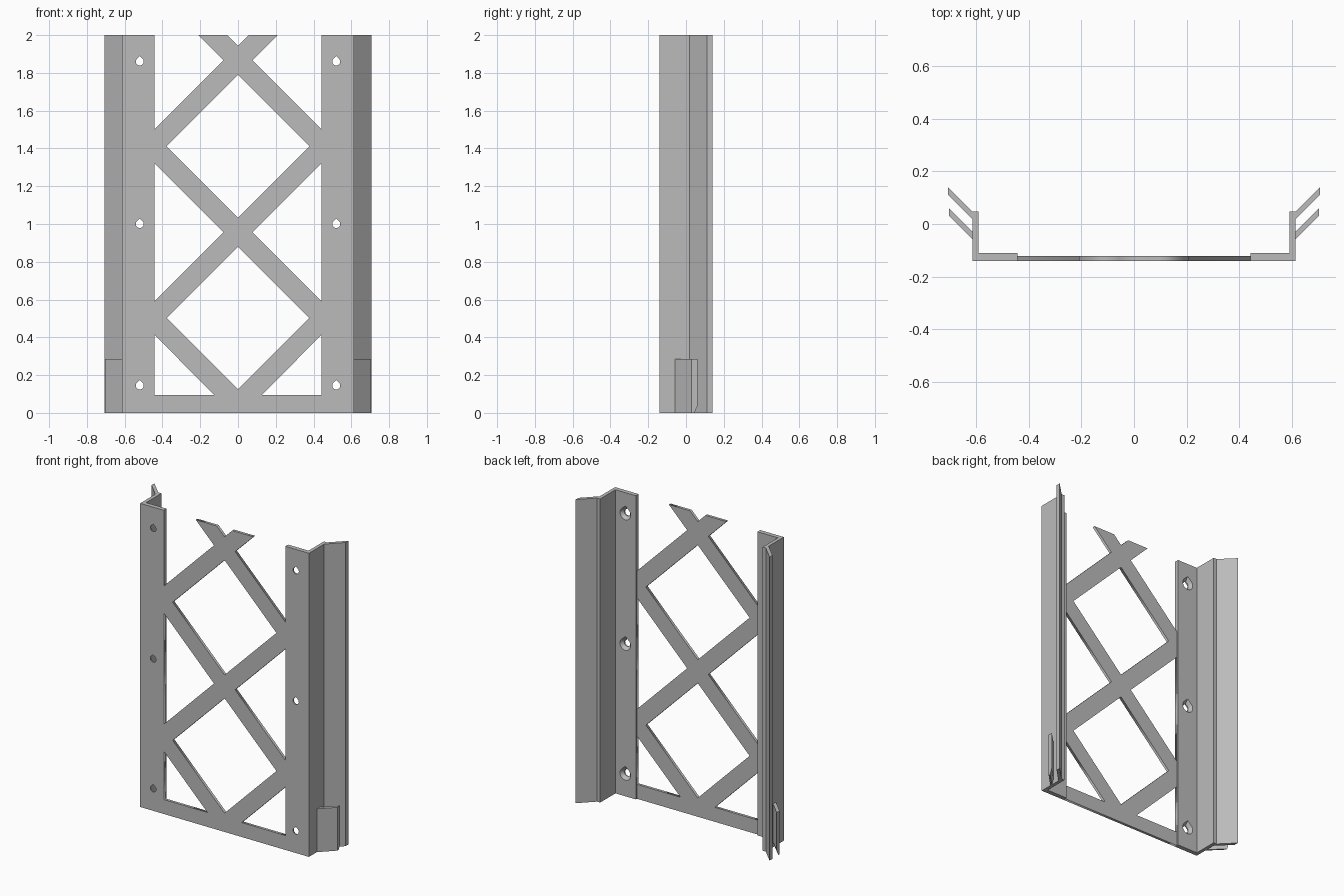
import bpy
import bmesh
import math
from mathutils import Vector

cube = bpy.data.objects.get("Cube")
if cube:
    bpy.data.objects.remove(cube, do_unlink=True)

grey = bpy.data.materials.new("plain grey")
grey.use_nodes = True
grey.diffuse_color = (0.5, 0.5, 0.5, 1)
grey.node_tree.nodes["Principled BSDF"].inputs["Base Color"].default_value = (0.5, 0.5, 0.5, 1)

HEIGHT = 2.0
FRONT = -0.14       # front face of the whole panel
RAIL_IN = 0.443     # inner edge of the rail flange
WALL = 0.615        # outer face of the rail wall
FLANGE_BACK = FRONT + 0.029
HALF = 0.077        # half width of a lattice bar, measured along x or z
PITCH = 0.91        # height between lattice crossings
NODE = 0.047        # height of the lowest crossing


def loft(name, rings):
    """Closed solid through a list of rings with equal point counts."""
    bm = bmesh.new()
    loops = [[bm.verts.new(p) for p in ring] for ring in rings]
    n = len(loops[0])
    for a, b in zip(loops, loops[1:]):
        for i in range(n):
            j = (i + 1) % n
            bm.faces.new((a[i], a[j], b[j], b[i]))
    bm.faces.new(loops[0])
    bm.faces.new(loops[-1])
    bmesh.ops.recalc_face_normals(bm, faces=bm.faces)
    mesh = bpy.data.meshes.new(name)
    bm.to_mesh(mesh)
    bm.free()
    mesh.materials.append(grey)
    obj = bpy.data.objects.new(name, mesh)
    bpy.context.collection.objects.link(obj)
    return obj


def at_height(profile, side, z):
    return [(side * x, y, z) for x, y in profile]


def teardrop(x, y, z, r):
    """Round hole outline with a pointed top."""
    pts = [(x + r * math.cos(a), y, z + r * math.sin(a))
           for a in (math.radians(135 + 270 * i / 18) for i in range(19))]
    return pts + [(x, y, z + r * 1.35)]


def cut(obj, cutter):
    mod = obj.modifiers.new("hole", "BOOLEAN")
    mod.operation = "DIFFERENCE"
    mod.solver = "EXACT"
    mod.object = cutter
    bpy.context.view_layer.objects.active = obj
    bpy.ops.object.modifier_apply(modifier=mod.name)
    bpy.data.objects.remove(cutter, do_unlink=True)


# Rails: flange, side wall and angled wing in one profile, plus a short clip
rail_profile = [(RAIL_IN, FRONT), (WALL, FRONT), (WALL, 0.018), (0.707, 0.11),
                (0.707, 0.14), (WALL, 0.048), (0.592, 0.048),
                (0.592, FLANGE_BACK), (RAIL_IN, FLANGE_BACK)]


def clip_profile(back):
    return [(WALL, -0.058), (0.703, 0.03), (0.703, 0.06 - back), (WALL, -0.028 - back)]


for side, label in ((1, "left"), (-1, "right")):
    rail = loft(label + "_rail", [at_height(rail_profile, side, z) for z in (0, HEIGHT)])
    # Countersunk screw holes, wide at the back
    for z in (0.145, 1.0, 1.86):
        steps = ((FRONT - 0.02, 0.021), (FRONT + 0.008, 0.021),
                 (FLANGE_BACK, 0.039), (FLANGE_BACK + 0.01, 0.039))
        cut(rail, loft("hole_cutter", [teardrop(side * 0.52, y, z, r) for y, r in steps]))
    # Clip with a lead-in chamfer at the bottom
    loft(label + "_clip", [at_height(clip_profile(b), side, z)
                           for z, b in ((0, 0.016), (0.035, 0), (0.285, 0))])

# Lattice: flat outline with diamond and triangle openings
top = NODE + 2 * PITCH
right_half = [(RAIL_IN, 0), (RAIL_IN, top - RAIL_IN + HALF), (HALF, top),
              (HEIGHT - top + HALF, HEIGHT), (HEIGHT - top - HALF, HEIGHT)]
outline = right_half + [(0, top + HALF)] + [(-x, z) for x, z in reversed(right_half)]

openings = []
reach = PITCH / 2 - HALF
for i in range(2):
    c = NODE + PITCH * (i + 0.5)
    openings.append([(reach, c), (0, c + reach), (-reach, c), (0, c - reach)])
mid = NODE + PITCH
base = 0.095
for s in (1, -1):
    rise = RAIL_IN - HALF
    openings.append([(s * HALF, mid), (s * RAIL_IN, mid - rise), (s * RAIL_IN, mid + rise)])
    openings.append([(s * (base - NODE + HALF), base), (s * RAIL_IN, base),
                     (s * RAIL_IN, NODE + rise)])

# Openings stop a hair short of the rails so the fill stays clean
openings = [[(max(-RAIL_IN + 0.0005, min(RAIL_IN - 0.0005, x)), z) for x, z in o]
            for o in openings]

curve = bpy.data.curves.new("lattice", "CURVE")
curve.dimensions = "2D"
curve.fill_mode = "BOTH"
curve.extrude = 0.009
for loop in [outline] + openings:
    spline = curve.splines.new("POLY")
    spline.points.add(len(loop) - 1)
    for point, (x, z) in zip(spline.points, loop):
        point.co = (x, z, 0, 1)
    spline.use_cyclic_u = True
curve.materials.append(grey)
lattice = bpy.data.objects.new("lattice", curve)
bpy.context.collection.objects.link(lattice)
lattice.rotation_euler.x = math.pi / 2
lattice.location = Vector((0, FRONT + 0.009, 0))
bpy.ops.object.select_all(action="DESELECT")
lattice.select_set(True)
bpy.context.view_layer.objects.active = lattice
bpy.ops.object.convert(target="MESH")
